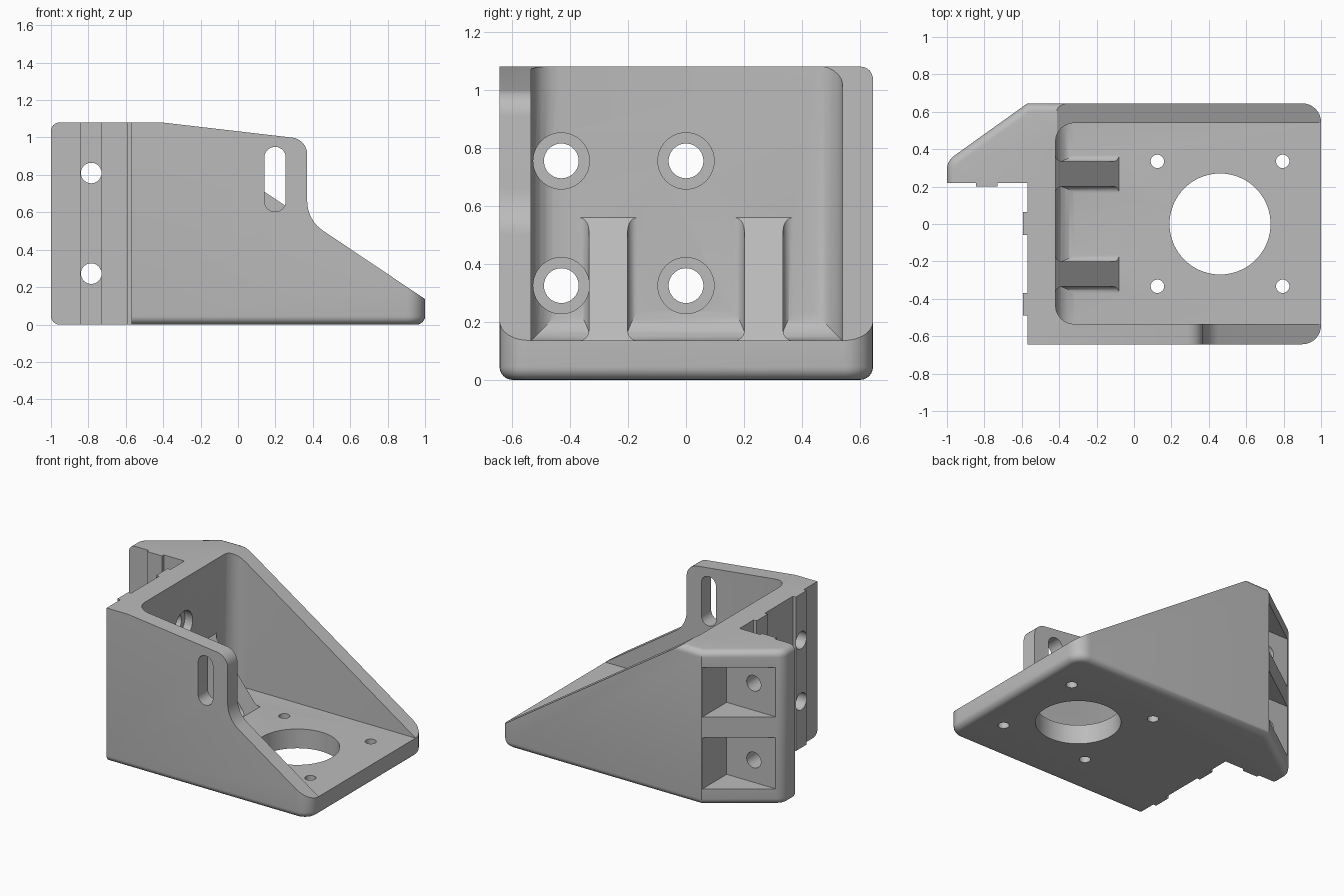
import bpy, bmesh
from math import sin, cos, radians

old = bpy.data.objects.get("Cube")
if old:
    bpy.data.objects.remove(old, do_unlink=True)

grey = bpy.data.materials.new("plain_grey")
grey.use_nodes = True
COLOUR = (0.5, 0.5, 0.5, 1)
grey.diffuse_color = COLOUR
grey.node_tree.nodes["Principled BSDF"].inputs["Base Color"].default_value = COLOUR


def arc(cx, cy, r, start, end, n=8):
    angles = [radians(start + (end - start) * i / n) for i in range(n + 1)]
    return [(cx + r * cos(a), cy + r * sin(a)) for a in angles]


def prism(name, profile, axis, lo, hi, round_edge=None, radius=0.0):
    """Extrude a 2D profile along an axis; optionally round chosen edges."""
    place = {"x": lambda u, v, w: (w, u, v),
             "y": lambda u, v, w: (u, w, v),
             "z": lambda u, v, w: (u, v, w)}[axis]
    bm = bmesh.new()
    ends = [[bm.verts.new(place(u, v, w)) for u, v in profile] for w in (lo, hi)]
    bm.faces.new(ends[0])
    bm.faces.new(ends[1])
    n = len(profile)
    for i in range(n):
        j = (i + 1) % n
        bm.faces.new((ends[0][i], ends[0][j], ends[1][j], ends[1][i]))
    bmesh.ops.recalc_face_normals(bm, faces=bm.faces)
    if round_edge:
        edges = [e for e in bm.edges if round_edge(e.verts[0].co, e.verts[1].co)]
        bmesh.ops.bevel(bm, geom=edges, offset=radius, offset_type='OFFSET',
                        segments=6, profile=0.5, affect='EDGES', clamp_overlap=False)
        bmesh.ops.recalc_face_normals(bm, faces=bm.faces)
    mesh = bpy.data.meshes.new(name)
    bm.to_mesh(mesh)
    bm.free()
    mesh.materials.append(grey)
    ob = bpy.data.objects.new(name, mesh)
    bpy.context.collection.objects.link(ob)
    return ob


def rod(name, u, v, r, axis, lo, hi, n=40):
    return prism(name, arc(u, v, r, 0, 360, n)[:-1], axis, lo, hi)


def rect(u0, u1, v0, v1):
    return [(u0, v0), (u1, v0), (u1, v1), (u0, v1)]


def combine(target, tool, operation):
    mod = target.modifiers.new("combine", 'BOOLEAN')
    mod.operation, mod.solver, mod.object = operation, 'EXACT', tool
    bpy.context.view_layer.objects.active = target
    bpy.ops.object.modifier_apply(modifier=mod.name)
    bpy.data.objects.remove(tool, do_unlink=True)


def cut(target, tool):
    combine(target, tool, 'DIFFERENCE')


TOP, FLOOR, WALL = 1.08, 0.135, -0.42

# Plan outline with locating tongues, side wing and rounded far corners
outline = [(-1, 0.22), (-0.845, 0.22), (-0.845, 0.2), (-0.73, 0.2), (-0.73, 0.22), (-0.57, 0.22)]
for y0, y1 in ((0.065, -0.06), (-0.37, -0.49)):
    outline += [(-0.57, y0), (-0.593, y0), (-0.593, y1), (-0.57, y1)]
outline += [(-0.57, -0.643)]
outline += arc(0.9, -0.543, 0.1, -90, 0)
outline += arc(0.9, 0.545, 0.1, 0, 90)
outline += [(-0.57, 0.645)]
outline += arc(-0.91, 0.291, 0.09, 126, 180, 5)


def outer_rim(a, b):
    if abs(a.z - b.z) > 0.001:
        return False
    mid = (a + b) / 2
    wing_side = mid.y > 0.24 and (mid.x < -0.6 or mid.y > 0.6 or mid.x < -0.99)
    wing_side = wing_side or (mid.x < -0.9 and mid.y > 0.24)
    if mid.z > 0.5:
        return wing_side and mid.x < 0.5
    return wing_side or mid.x > 0.8 or mid.y < -0.6


bracket = prism("motor_bracket", outline, "z", 0, TOP, outer_rim, 0.045)


# Main cavity, rounded where it meets the upright plate
def cavity_corner(a, b):
    on_wall = abs(a.x - WALL) < 0.001 and abs(b.x - WALL) < 0.001
    return on_wall and (a.z + b.z) / 2 < 1.9


cut(bracket, prism("cavity", rect(WALL, 1.5, -0.535, 0.54), "z", FLOOR, 2,
                   cavity_corner, 0.1))

# Sloping back wall and stepped front wall
cut(bracket, prism("back_slope", [(-0.42, 1.085), (1.2, 0.002), (1.2, 2), (-0.42, 2)],
                   "y", 0, 1))
step = [(-0.42, 1.082)] + arc(0.28, 0.91, 0.09, 83, 0) + arc(0.56, 0.66, 0.19, 180, 236.6)
step += [(1.2, 0.002), (1.2, 2), (-0.42, 2)]
cut(bracket, prism("front_step", step, "y", -1, 0))

# Two gusset ribs with flared feet on the plate and floor
FLARE, HALF = 0.035, 0.067
for centre in (-0.268, 0.268):
    curve = arc(FLARE, HALF + FLARE, FLARE, 180, 270, 6)      # (distance out, half width)
    side = [(-0.04, HALF + FLARE)] + curve
    foot = side + [(d, -h) for d, h in reversed(side)]
    rib = prism("rib", rect(-0.46, 0, centre - HALF, centre + HALF), "z", 0.08, 0.7)
    combine(rib, prism("plate_flare", [(WALL + d, centre + h) for d, h in foot],
                       "z", 0.07, 0.72), 'UNION')
    combine(rib, prism("floor_flare", [(centre + h, FLOOR + d) for d, h in foot],
                       "x", -0.47, 0.02), 'UNION')
    cut(rib, prism("rib_slope", [(-0.6, 0.785), (0.1, -0.09), (0.1, 1), (-0.6, 1)],
                   "y", -1, 1))
    combine(bracket, rib, 'UNION')

# Counterbored holes through the upright plate
for y in (-0.43, 0):
    for z in (0.325, 0.755):
        cut(bracket, rod("counterbore", y, z, 0.097, "x", -0.48, -0.3))
        cut(bracket, rod("plate_hole", y, z, 0.06, "x", -0.8, -0.3))

# Wing screw pockets and holes
for z, low, high in ((0.272, 0.115, 0.475), (0.81, 0.62, 0.967)):
    cut(bracket, prism("pocket", rect(-1.2, -0.575, 0.37, 0.9), "z", low, high))
    cut(bracket, rod("wing_hole", -0.785, z, 0.055, "y", 0, 0.9))

# Floor opening with four screw holes
cut(bracket, rod("centre_opening", 0.46, 0, 0.27, "z", -0.5, 0.5, 72))
for x in (0.125, 0.795):
    for y in (-0.333, 0.335):
        cut(bracket, rod("floor_hole", x, y, 0.036, "z", -0.5, 0.5, 24))

# Adjustment slot in the front wall
slot = arc(0.198, 0.893, 0.057, 0, 180, 14) + arc(0.198, 0.66, 0.057, 180, 360, 14)
cut(bracket, prism("slot", slot, "y", -1, 0))

# Smooth the rounds, keep the edges crisp
for ob in bpy.context.selected_objects:
    ob.select_set(False)
bracket.select_set(True)
bpy.context.view_layer.objects.active = bracket
bpy.ops.object.shade_smooth_by_angle(angle=radians(30))
